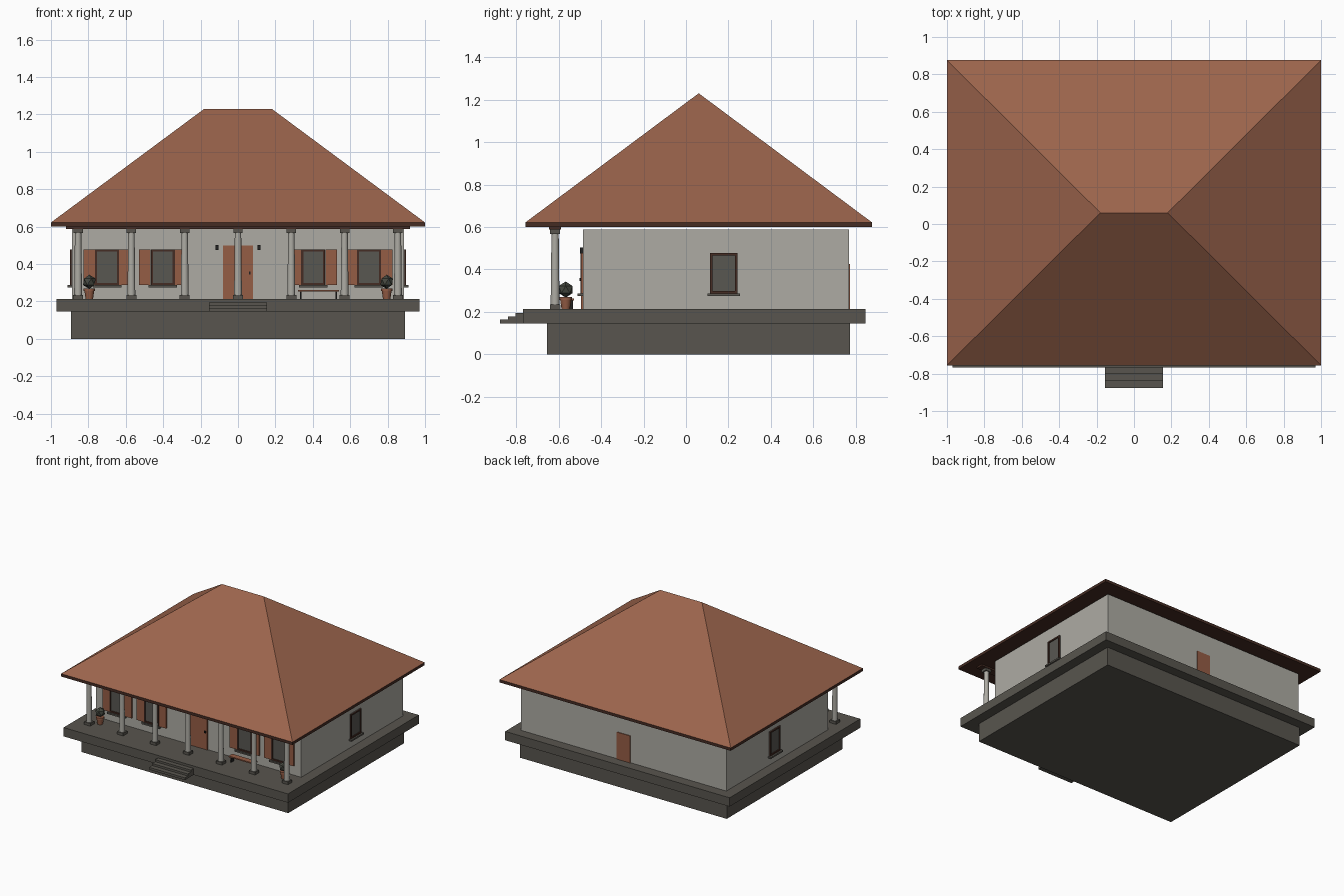
import bpy, bmesh, math
from mathutils import Vector

if "Cube" in bpy.data.objects:
    bpy.data.objects.remove(bpy.data.objects["Cube"], do_unlink=True)


def material(name, r, g, b):
    m = bpy.data.materials.new(name)
    m.use_nodes = True
    m.diffuse_color = (r, g, b, 1)
    node = next(n for n in m.node_tree.nodes if n.type == 'BSDF_PRINCIPLED')
    node.inputs["Base Color"].default_value = (r, g, b, 1)
    return m


STONE = material("dark stone", .098, .091, .077)
PLASTER = material("pale plaster", .42, .41, .37)
TILE = material("roof tile", .33, .127, .072)
FASCIA = material("dark timber", .06, .025, .017)
WOOD = material("red wood", .30, .11, .06)
GLASS = material("window glass", .098, .095, .083)
METAL = material("black metal", .015, .015, .015)
LEAF = material("dark foliage", .06, .065, .05)


def finish(name, bm, mat):
    bmesh.ops.recalc_face_normals(bm, faces=bm.faces)
    mesh = bpy.data.meshes.new(name)
    bm.to_mesh(mesh)
    bm.free()
    mesh.materials.append(mat)
    ob = bpy.data.objects.new(name, mesh)
    bpy.context.collection.objects.link(ob)
    return ob


def add_box(bm, x, y, z):
    """Add a box given (low, high) ranges."""
    new = bmesh.ops.create_cube(bm, size=1)["verts"]
    for v in new:
        v.co = Vector([r[0] + (c + .5) * (r[1] - r[0]) for c, r in zip(v.co, (x, y, z))])


def boxes(name, mat, *ranges):
    bm = bmesh.new()
    for r in ranges:
        add_box(bm, *r)
    return finish(name, bm, mat)


def around(c, w):
    return (c - w / 2, c + w / 2)


def lathe(name, mat, profile, x, y, sides):
    """Spin a (radius, height) profile around a vertical axis."""
    bm = bmesh.new()
    rings = [[bm.verts.new((x + r * math.cos(a), y + r * math.sin(a), z))
              for a in [math.tau * i / sides for i in range(sides)]] for r, z in profile]
    for low, high in zip(rings, rings[1:]):
        for i in range(sides):
            j = (i + 1) % sides
            bm.faces.new((low[i], low[j], high[j], high[i]))
    bm.faces.new(rings[0])
    bm.faces.new(rings[-1])
    ob = finish(name, bm, mat)
    bpy.context.view_layer.objects.active = ob
    ob.select_set(True)
    bpy.ops.object.shade_smooth_by_angle(angle=math.radians(50))
    ob.select_set(False)
    return ob


# Plinth, porch deck and entrance steps
DECK = .214
boxes("foundation", STONE, ((-.893, .893), (-.655, .772), (0, .146)))
boxes("porch_deck", STONE, ((-.97, .97), (-.768, .847), (.145, DECK)))
boxes("entrance_steps", STONE, *[((-.154, .154), (-.877 + .037 * i, -.74), (.145, .163 + .016 * i))
                                 for i in range(3)])

# House body
FRONT, BACK, SIDE = -.486, .768, .887
boxes("walls", PLASTER, ((-SIDE, SIDE), (FRONT, BACK), (DECK, .587)))

# Hipped roof on a thin eaves slab
X0, X1, Y0, Y1 = -1, 1, -.756, .876
boxes("eaves_slab", FASCIA, ((X0, X1), (Y0, Y1), (.6, .622)))
boxes("porch_beam", FASCIA, ((-.92, .92), (-.645, -.59), (.587, .601)))
bm = bmesh.new()
a, b, c, d = [bm.verts.new((x, y, .622)) for x, y in ((X0, Y0), (X1, Y0), (X1, Y1), (X0, Y1))]
e, f = [bm.verts.new((x, .06, 1.23)) for x in (-.18, .18)]
for face in ((a, b, f, e), (b, c, f), (c, d, e, f), (d, a, e), (d, c, b, a)):
    bm.faces.new(face)
finish("hip_roof", bm, TILE)

# Porch columns with square bases and caps
PORCH_Y = -.617
for i in range(-3, 4):
    x = i * .285
    lathe("column_shaft", PLASTER, [(.021, .23), (.017, .57)], x, PORCH_Y, 16)
    boxes("column_base_and_cap", STONE,
          (around(x, .054), around(PORCH_Y, .05), (DECK, .235)),
          (around(x, .05), around(PORCH_Y, .046), (.567, .588)))


# Windows: drawn facing the front, then turned onto their wall
def window(name, location, turn, shutters):
    w, h, t = .128, .19, .011
    parts = [
        ("glass", GLASS, [(around(0, w), (-.004, .01), around(0, h))]),
        ("frame", FASCIA, [(around(s * (w - t) / 2, t), (-.012, .01), around(0, h)) for s in (-1, 1)]
         + [(around(0, w), (-.012, .01), around(s * (h - t) / 2, t)) for s in (-1, 1)]),
        ("sill", STONE, [(around(0, .152), (-.025, .01), (-h / 2 - .012, -h / 2))]),
    ]
    if shutters:
        parts.append(("shutters", WOOD, [(around(s * .096, .062), (-.009, .01), around(0, h))
                                         for s in (-1, 1)]))
    for part, mat, ranges in parts:
        ob = boxes(name + "_" + part, mat, *ranges)
        ob.location = location
        ob.rotation_euler.z = turn


for s in (-1, 1):
    for x in (.402, .70):
        window("front_window", (s * x, FRONT, .382), 0, True)
    window("side_window", (s * SIDE, .178, .382), s * math.pi / 2, False)

# Doors
boxes("front_door", WOOD, ((-.08, .08), (FRONT - .008, FRONT + .01), (DECK, .5)))
boxes("door_handle", METAL, ((.058, .068), (FRONT - .016, FRONT), (.345, .36)))
boxes("back_door", WOOD, ((-.057, .057), (BACK - .01, BACK + .006), (DECK, .425)))

# Wall lamps and potted shrubs beside the entrance
for s in (-1, 1):
    boxes("wall_lamp", METAL, (around(s * .112, .018), (FRONT - .014, FRONT), (.475, .503)))
    lathe("flower_pot", WOOD, [(.02, DECK), (.026, .255), (.03, .256), (.03, .27)],
          s * .795, -.567, 12)
    bm = bmesh.new()
    bmesh.ops.create_icosphere(bm, subdivisions=1, radius=.038)
    bmesh.ops.translate(bm, vec=(s * .795, -.567, .305), verts=bm.verts)
    finish("shrub", bm, LEAF)

# Small porch bench
boxes("bench_seat", WOOD, ((.32, .54), (-.572, -.528), (.253, .262)))
boxes("bench_legs", METAL, *[(around(x, .008), (-.568, -.532), (DECK, .254)) for x in (.335, .525)])
